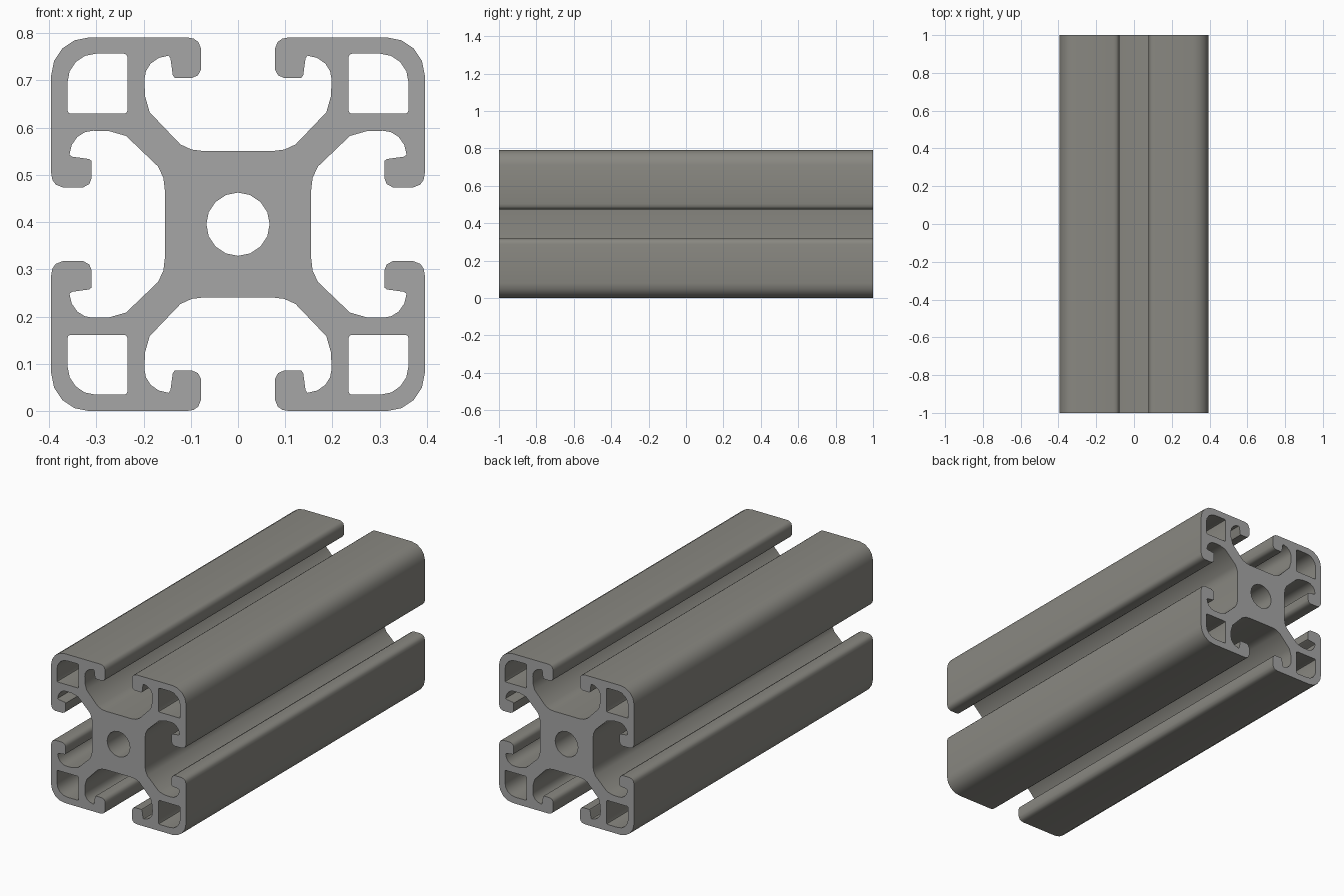
import bpy, bmesh, math

if "Cube" in bpy.data.objects:
    bpy.data.objects.remove(bpy.data.objects["Cube"])

HALF = 0.3955     # half width of the square section
LENGTH = 2.0


def material(name, color):
    m = bpy.data.materials.new(name)
    m.diffuse_color = (*color, 1.0)
    m.use_nodes = True
    m.node_tree.nodes["Principled BSDF"].inputs["Base Color"].default_value = m.diffuse_color
    return m


def arc(c, r, a0, a1, n):
    return [(c[0] + r * math.cos(math.radians(a0 + (a1 - a0) * i / n)),
             c[1] + r * math.sin(math.radians(a0 + (a1 - a0) * i / n)))
            for i in range(n + 1)]


def quarter_turns(pts, k):
    for _ in range(k):
        pts = [(y, -x) for x, y in pts]
    return pts


# One eighth of the outline: slot floor, slot wall, hooked lip, outer face
eighth = [
    (0.073, 0.155), (0.098, 0.158), (0.122, 0.169),
    (0.187, 0.237), (0.197, 0.272),
    (0.198, 0.307), (0.195, 0.324), (0.185, 0.340), (0.168, 0.352),
    (0.147, 0.357), (0.143, 0.351),
    (0.138, 0.315), (0.134, 0.310),
    (0.097, 0.310), (0.085, 0.315), (0.078, 0.328),
    (0.078, 0.371), (0.084, 0.386), (0.094, 0.393), (0.108, HALF),
]
eighth += arc((HALF - 0.08, HALF - 0.08), 0.08, 90, 45, 2)
quadrant = eighth + [(y, x) for x, y in reversed(eighth[:-1])]
outline = [p for k in range(4) for p in quarter_turns(quadrant, k)]

# Corner cavity: three tight corners and one wide outer corner
lo, hi, s, w = 0.234, 0.361, 0.007, 0.06
cavity = (arc((lo + s, lo + s), s, 270, 180, 2)
          + arc((lo + s, hi - s), s, 180, 90, 2)
          + arc((hi - w, hi - w), w, 90, 0, 4)
          + arc((hi - s, lo + s), s, 0, -90, 2))
bore = arc((0, 0), 0.067, 0, 360, 16)[:-1]
loops = [outline, bore] + [quarter_turns(cavity, k) for k in range(4)]

# Fill the section and extrude it along the length
bm = bmesh.new()
edges = []
for loop in loops:
    vs = [bm.verts.new((x, -LENGTH / 2, z + HALF)) for x, z in loop]
    edges += [bm.edges.new((vs[i], vs[(i + 1) % len(vs)])) for i in range(len(vs))]
bmesh.ops.triangle_fill(bm, use_beauty=True, use_dissolve=False, edges=edges)
ext = bmesh.ops.extrude_face_region(bm, geom=bm.faces[:], use_keep_orig=True)
moved = [g for g in ext["geom"] if isinstance(g, bmesh.types.BMVert)]
bmesh.ops.translate(bm, verts=moved, vec=(0, LENGTH, 0))
bmesh.ops.recalc_face_normals(bm, faces=bm.faces[:])

# Cut ends get the lighter grey, the long walls the warm grey
bm.normal_update()
for f in bm.faces:
    f.material_index = 1 if abs(f.normal.y) > 0.9 else 0

mesh = bpy.data.meshes.new("slotted_rail")
bm.to_mesh(mesh)
bm.free()
mesh.materials.append(material("warm grey metal", (0.25, 0.245, 0.22)))
mesh.materials.append(material("cut end grey", (0.38, 0.38, 0.38)))
rail = bpy.data.objects.new("slotted_rail", mesh)
bpy.context.collection.objects.link(rail)

bpy.context.view_layer.objects.active = rail
rail.select_set(True)
bpy.ops.object.shade_smooth_by_angle(angle=math.radians(40))
